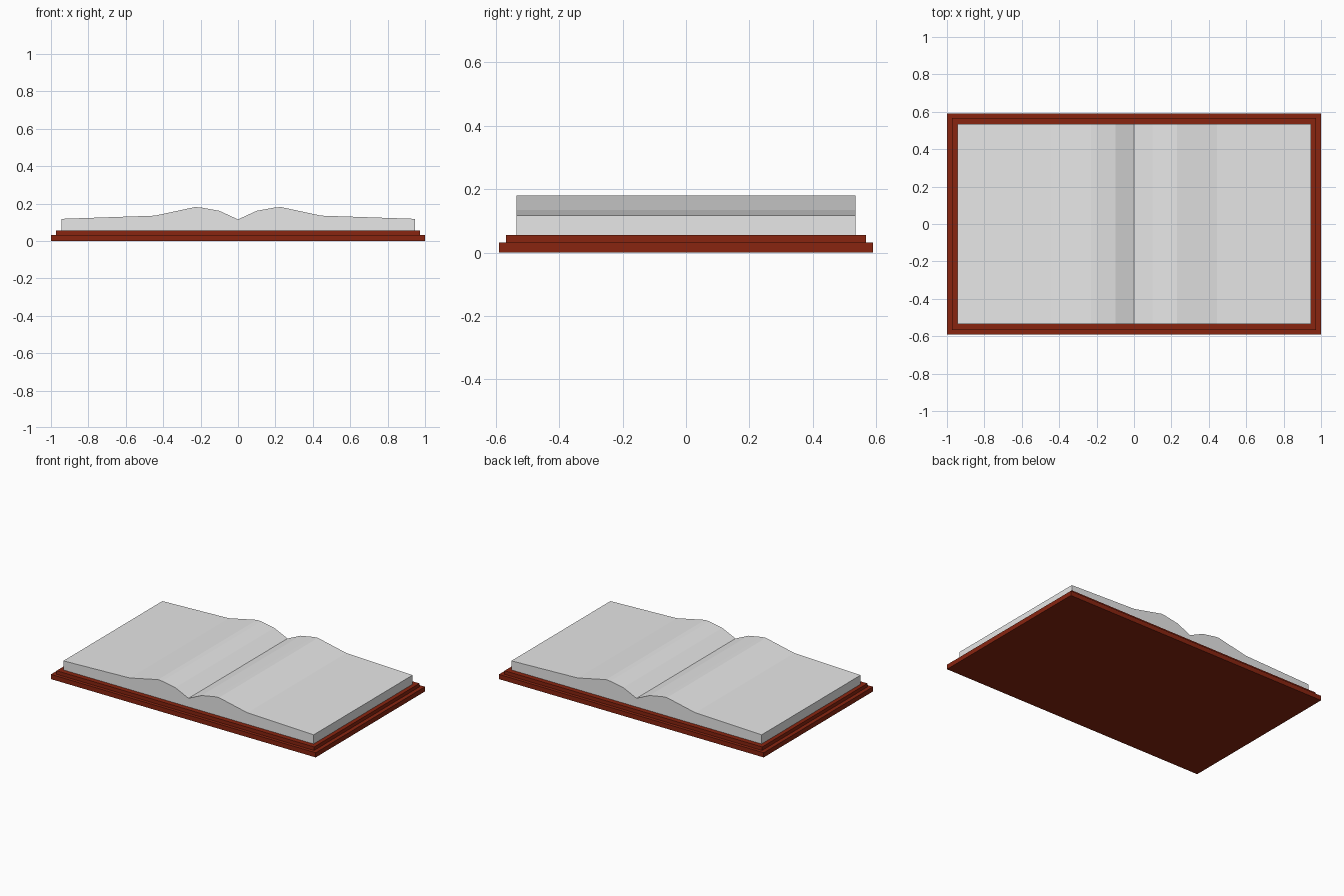
import bpy

if "Cube" in bpy.data.objects:
    bpy.data.objects.remove(bpy.data.objects["Cube"])

def material(name, rgb):
    m = bpy.data.materials.new(name)
    m.diffuse_color = (*rgb, 1)
    m.use_nodes = True
    m.node_tree.nodes["Principled BSDF"].inputs["Base Color"].default_value = m.diffuse_color
    return m

def extrude_profile(name, profile, half_depth, mat):
    """Extrude a closed x/z profile along y, centred on y = 0."""
    n = len(profile)
    verts = [(x, y, z) for y in (-half_depth, half_depth) for x, z in profile]
    faces = [tuple(range(n)), tuple(reversed(range(n, 2 * n)))]
    faces += [(i, i + n, (i + 1) % n + n, (i + 1) % n) for i in range(n)]
    mesh = bpy.data.meshes.new(name)
    mesh.from_pydata(verts, [], faces)
    mesh.materials.append(mat)
    obj = bpy.data.objects.new(name, mesh)
    bpy.context.collection.objects.link(obj)
    return obj

def slab(name, hx, hy, z0, z1, mat):
    return extrude_profile(name, [(-hx, z0), (hx, z0), (hx, z1), (-hx, z1)], hy, mat)

leather = material("red_brown_leather", (0.25, 0.018, 0.005))
paper = material("pale_grey_paper", (0.8, 0.8, 0.8))

# Stepped cover boards
slab("cover_board", 1.0, 0.59, 0.0, 0.032, leather)
slab("cover_lining", 0.973, 0.568, 0.032, 0.056, leather)

# Open pages: right half of the curved top, mirrored about the gutter
half = [(0.945, 0.118), (0.445, 0.135), (0.23, 0.181), (0.20, 0.179), (0.10, 0.161)]
top = half + [(0, 0.115)] + [(-x, z) for x, z in reversed(half)]
extrude_profile("open_pages", [(-0.945, 0.056), (0.945, 0.056)] + top, 0.534, paper)
